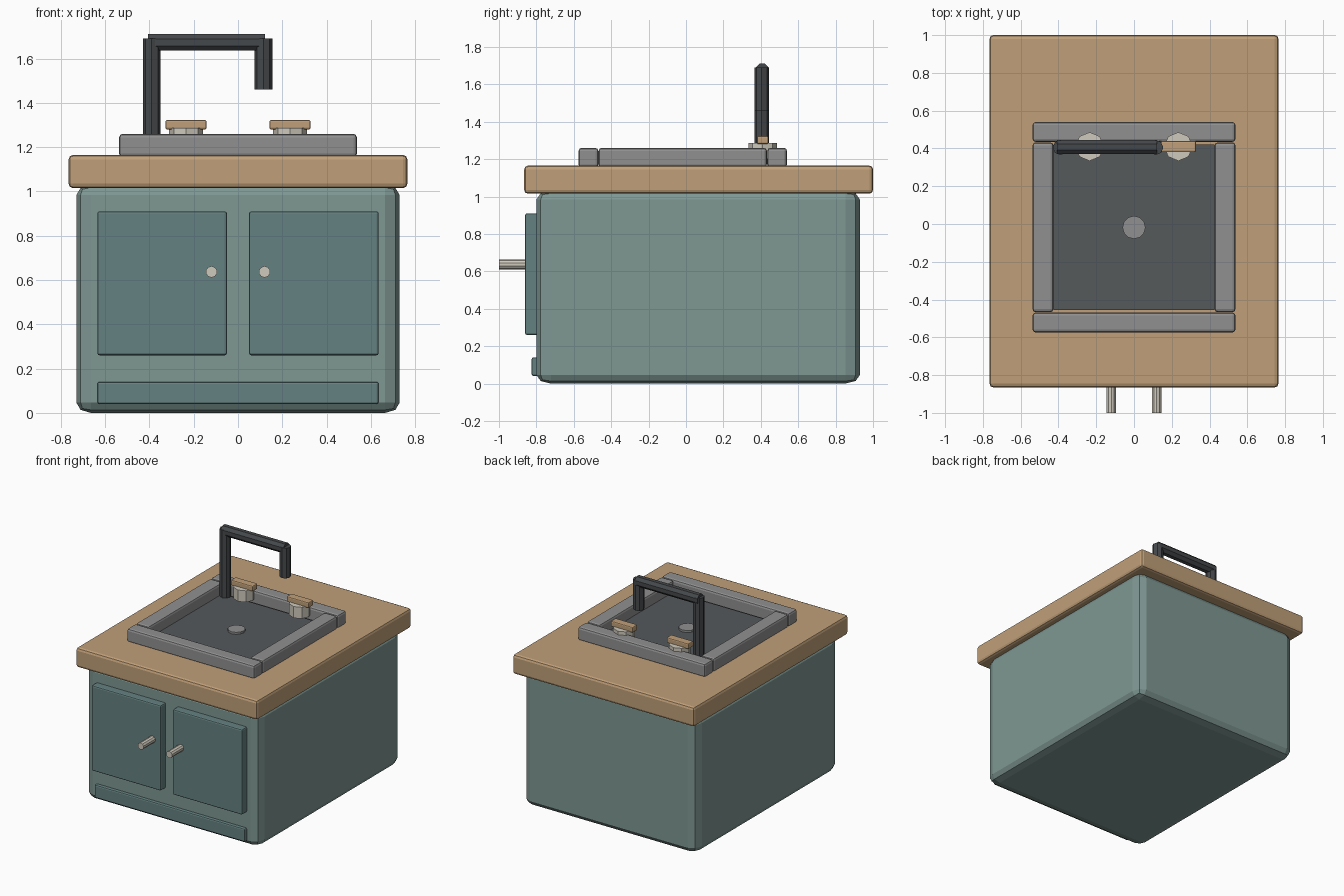
import bpy, bmesh
from math import pi
from mathutils import Matrix, Vector

if "Cube" in bpy.data.objects:
    bpy.data.objects.remove(bpy.data.objects["Cube"])


def material(name, rgb):
    m = bpy.data.materials.new(name)
    m.diffuse_color = (*rgb, 1)
    m.use_nodes = True
    m.node_tree.nodes["Principled BSDF"].inputs["Base Color"].default_value = m.diffuse_color
    return m


TEAL = material("teal", (0.21, 0.31, 0.29))
DOOR = material("door_teal", (0.13, 0.22, 0.22))
WOOD = material("wood", (0.53, 0.35, 0.19))
STEEL = material("steel", (0.28, 0.28, 0.28))
BASIN = material("basin_grey", (0.09, 0.10, 0.105))
DARK = material("dark_metal", (0.06, 0.065, 0.07))
CREAM = material("cream", (0.63, 0.59, 0.51))


def finish(name, bm, mat):
    bmesh.ops.recalc_face_normals(bm, faces=bm.faces)
    mesh = bpy.data.meshes.new(name)
    bm.to_mesh(mesh)
    bm.free()
    mesh.materials.append(mat)
    ob = bpy.data.objects.new(name, mesh)
    bpy.context.collection.objects.link(ob)
    return ob


def box(name, lo, hi, mat, bevel=0.0, stretched=False):
    """Bevelled box between two corners; a stretched bevel scales with the box."""
    lo, hi = Vector(lo), Vector(hi)
    bm = bmesh.new()
    bmesh.ops.create_cube(bm, size=1)
    if not stretched:
        bmesh.ops.scale(bm, vec=hi - lo, verts=bm.verts)
    if bevel:
        bmesh.ops.bevel(bm, geom=bm.edges[:], offset=bevel, segments=2,
                        profile=0.5, affect='EDGES')
    if stretched:
        bmesh.ops.scale(bm, vec=hi - lo, verts=bm.verts)
    bmesh.ops.translate(bm, vec=(lo + hi) / 2, verts=bm.verts)
    return finish(name, bm, mat)


def rod(name, a, b, r, mat, sides=8, turn=0.0):
    """Faceted cylinder from a to b."""
    a, b = Vector(a), Vector(b)
    d = b - a
    rot = d.to_track_quat('Z', 'Y').to_matrix().to_4x4()
    bm = bmesh.new()
    bmesh.ops.create_cone(bm, cap_ends=True, segments=sides, radius1=r, radius2=r,
                          depth=d.length,
                          matrix=Matrix.Translation((a + b) / 2) @ rot @ Matrix.Rotation(turn, 4, 'Z'))
    return finish(name, bm, mat)


# Cabinet body, toe board and worktop
box("cabinet", (-0.73, -0.80, 0), (0.73, 0.93, 1.03), TEAL, 0.045, True)
box("toe_board", (-0.635, -0.825, 0.04), (0.635, -0.77, 0.14), DOOR, 0.01)
box("worktop", (-0.765, -0.865, 1.015), (0.765, 1.0, 1.165), WOOD, 0.02)

# Mirrored doors, door handles and basin side rims
for side, s in (("left", -1), ("right", 1)):
    xs = sorted((s * 0.05, s * 0.635))
    box(side + "_door", (xs[0], -0.86, 0.26), (xs[1], -0.78, 0.91), DOOR, 0.01)
    rod(side + "_door_handle", (s * 0.12, -1.0, 0.637), (s * 0.12, -0.85, 0.637), 0.026, CREAM, 10)
    xs = sorted((s * 0.427, s * 0.537))
    box(side + "_rim", (xs[0], -0.467, 1.155), (xs[1], 0.432, 1.26), STEEL, 0.016)

# Front and back rims
for name, y in (("front_rim", -0.574), ("back_rim", 0.435)):
    box(name, (-0.537, y, 1.155), (0.537, y + 0.105, 1.26), STEEL, 0.016)

# Basin floor and drain
box("basin", (-0.425, -0.455, 1.12), (0.425, 0.42, 1.175), BASIN)
rod("drain", (0, -0.018, 1.165), (0, -0.018, 1.19), 0.061, STEEL, 12)

# Faucet: upright, arm and spout
rod("faucet_upright", (-0.39, 0.405, 1.17), (-0.39, 0.405, 1.69), 0.04, DARK)
rod("faucet_arm", (-0.407, 0.408, 1.673), (0.122, 0.408, 1.673), 0.04, DARK, turn=pi / 8)
rod("faucet_spout", (0.115, 0.405, 1.46), (0.115, 0.405, 1.69), 0.04, DARK)

# Taps: octagonal base with a wooden grip
for side, s in (("left", -1), ("right", 1)):
    x = s * 0.235
    rod(side + "_tap_base", (x, 0.41, 1.20), (x, 0.41, 1.287), 0.076, CREAM)
    box(side + "_tap_grip", (x - 0.093, 0.38, 1.28), (x + 0.093, 0.44, 1.323), WOOD, 0.008)
